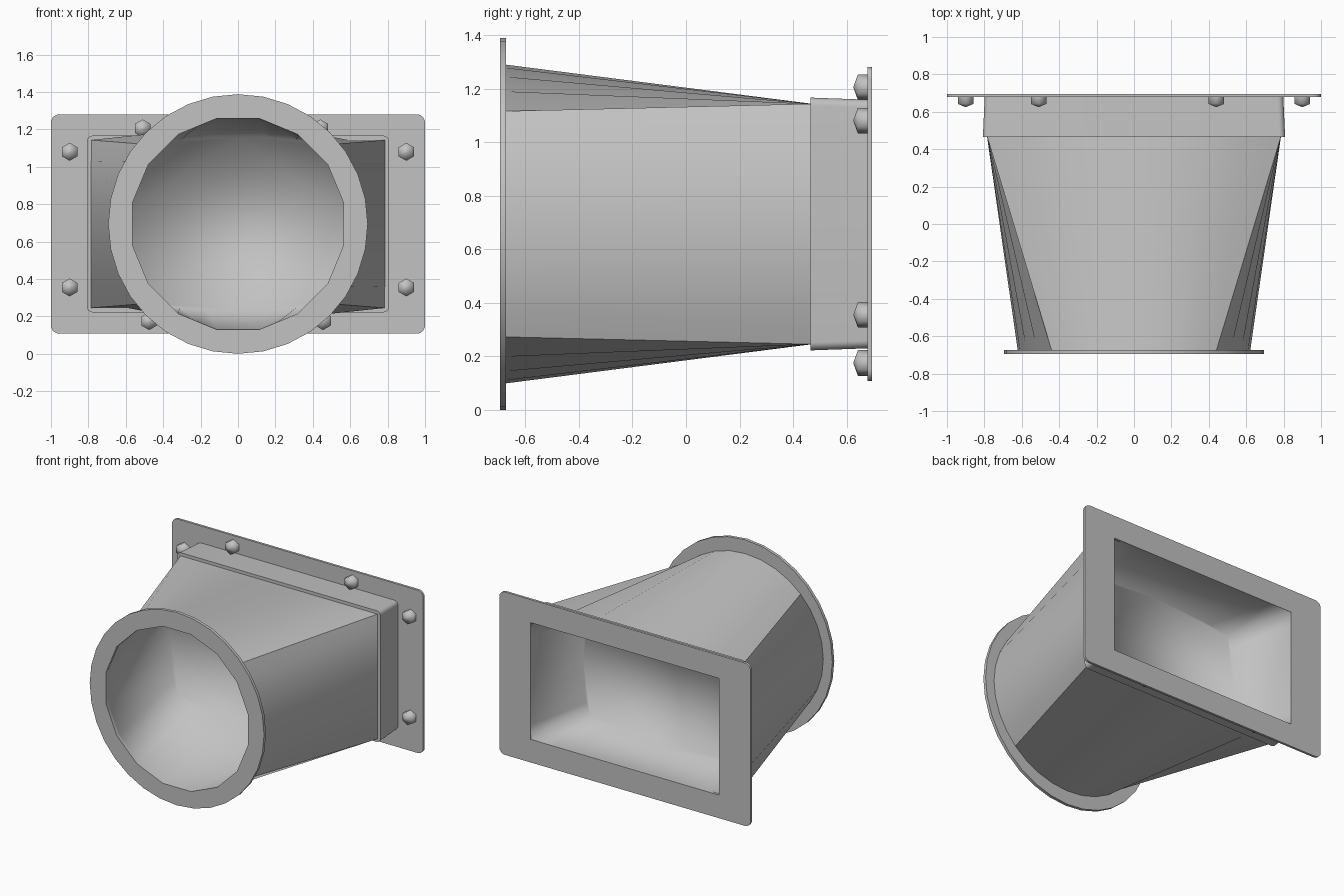
import bpy, bmesh
from math import sin, cos, pi, radians

cube = bpy.data.objects.get("Cube")
if cube:
    bpy.data.objects.remove(cube, do_unlink=True)

CZ = 0.694   # height of the duct axis
SEG = 32

steel = bpy.data.materials.new("grey steel")
steel.use_nodes = True
colour = (0.54, 0.54, 0.54, 1)
steel.diffuse_color = colour
steel.node_tree.nodes["Principled BSDF"].inputs["Base Color"].default_value = colour


def ellipse(rx, rz, y, n=SEG, start=0.0):
    angles = [start + 2 * pi * i / n for i in range(n)]
    return [(rx * cos(a), y, CZ + rz * sin(a)) for a in angles]


def coarse_circle(r, y):
    """Sixteen-sided ring with a midpoint on every side."""
    mid = r * cos(pi / 16)
    return [((r if i % 2 else mid) * cos(2 * pi * i / SEG), y,
             CZ + (r if i % 2 else mid) * sin(2 * pi * i / SEG)) for i in range(SEG)]


def rectangle(hx, hz, y):
    """Rectangle whose corners line up with the diagonals of a circle."""
    corners = [(hx, -hz), (hx, hz), (-hx, hz), (-hx, -hz)]
    pts = []
    for i in range(SEG):
        side, step = divmod((i + 4) % SEG, 8)
        a, b, t = corners[side], corners[(side + 1) % 4], step / 8
        pts.append((a[0] + (b[0] - a[0]) * t, y, CZ + a[1] + (b[1] - a[1]) * t))
    return pts


def rounded(hx, hz, r, y):
    """Rounded rectangle, eight points per corner."""
    pts = []
    for q, (sx, sz) in enumerate([(1, 1), (-1, 1), (-1, -1), (1, -1)]):
        for k in range(8):
            a = pi / 2 * (q + k / 7)
            pts.append((sx * (hx - r) + r * cos(a), y, CZ + sz * (hz - r) + r * sin(a)))
    return pts


def between(a, b, t, y, scale):
    """Section blended from ring a to ring b, shrunk about the axis."""
    return [((p[0] + (q[0] - p[0]) * t) * scale, y,
             CZ + (p[2] + (q[2] - p[2]) * t - CZ) * scale) for p, q in zip(a, b)]


def loft(name, rings, kind="ring", angle=30):
    """Skin rings of equal count: a closed ring, an open tube, a solid or a cup seen from inside."""
    bm = bmesh.new()
    loops = [[bm.verts.new(p) for p in ring] for ring in rings]
    n = len(loops[0])
    pairs = list(zip(loops, loops[1:]))
    if kind == "ring":
        pairs.append((loops[-1], loops[0]))
    if kind == "solid":
        bm.faces.new(loops[0])
    if kind in ("solid", "cup"):
        bm.faces.new(loops[-1])
    for a, b in pairs:
        for i in range(n):
            j = (i + 1) % n
            bm.faces.new((a[i], a[j], b[j], b[i]))
    bmesh.ops.remove_doubles(bm, verts=bm.verts, dist=1e-5)
    bmesh.ops.recalc_face_normals(bm, faces=bm.faces)
    if kind == "cup":
        bmesh.ops.reverse_faces(bm, faces=bm.faces)
    mesh = bpy.data.meshes.new(name)
    bm.to_mesh(mesh)
    bm.free()
    mesh.materials.append(steel)
    obj = bpy.data.objects.new(name, mesh)
    bpy.context.collection.objects.link(obj)
    bpy.ops.object.select_all(action='DESELECT')
    obj.select_set(True)
    bpy.context.view_layer.objects.active = obj
    bpy.ops.object.shade_smooth_by_angle(angle=radians(angle))
    return obj


# Round-to-rectangular outer wall
loft("transition_duct", [ellipse(0.621, 0.596, -0.68), rectangle(0.786, 0.449, 0.47)], "tube")

# Blind openings at both ends, smooth inside
mouth = coarse_circle(0.576, -0.694)
outlet = rectangle(0.75, 0.42, 0.694)
loft("round_opening", [mouth, between(outlet, mouth, 0.363, 0.19, 0.98)], "cup", 180)
loft("rectangular_opening", [outlet, between(outlet, mouth, 0.35, 0.21, 0.98)], "cup", 180)

# Round front flange
loft("round_flange", [
    ellipse(0.694, 0.694, -0.695), ellipse(0.694, 0.694, -0.673),
    coarse_circle(0.576, -0.673), coarse_circle(0.576, -0.695)])

# Collar sleeve around the rectangular end
loft("collar", [
    rounded(0.808, 0.472, 0.03, 0.465), rounded(0.798, 0.464, 0.03, 0.685),
    rounded(0.775, 0.445, 0, 0.685), rounded(0.775, 0.445, 0, 0.465)])

# Rectangular back flange
loft("rectangular_flange", [
    rounded(1.0, 0.586, 0.045, 0.678), rounded(1.0, 0.586, 0.045, 0.695),
    rounded(0.75, 0.42, 0, 0.695), rounded(0.75, 0.42, 0, 0.678)])

# Hexagonal bolts with shallow pointed heads on the back flange
bolts = [(s * 0.9, z) for s in (-1, 1) for z in (1.08, 0.355)]
bolts += [(-0.51, 1.205), (0.44, 1.205), (-0.475, 0.175), (0.455, 0.175)]
for i, (x, z) in enumerate(bolts):
    bolt = loft(f"bolt_{i + 1}", [
        ellipse(r, r, y, 6, pi / 6) for r, y in ((0.004, 0.626), (0.048, 0.642), (0.048, 0.685))], "solid", 70)
    bolt.location = (x, 0, z - CZ)
